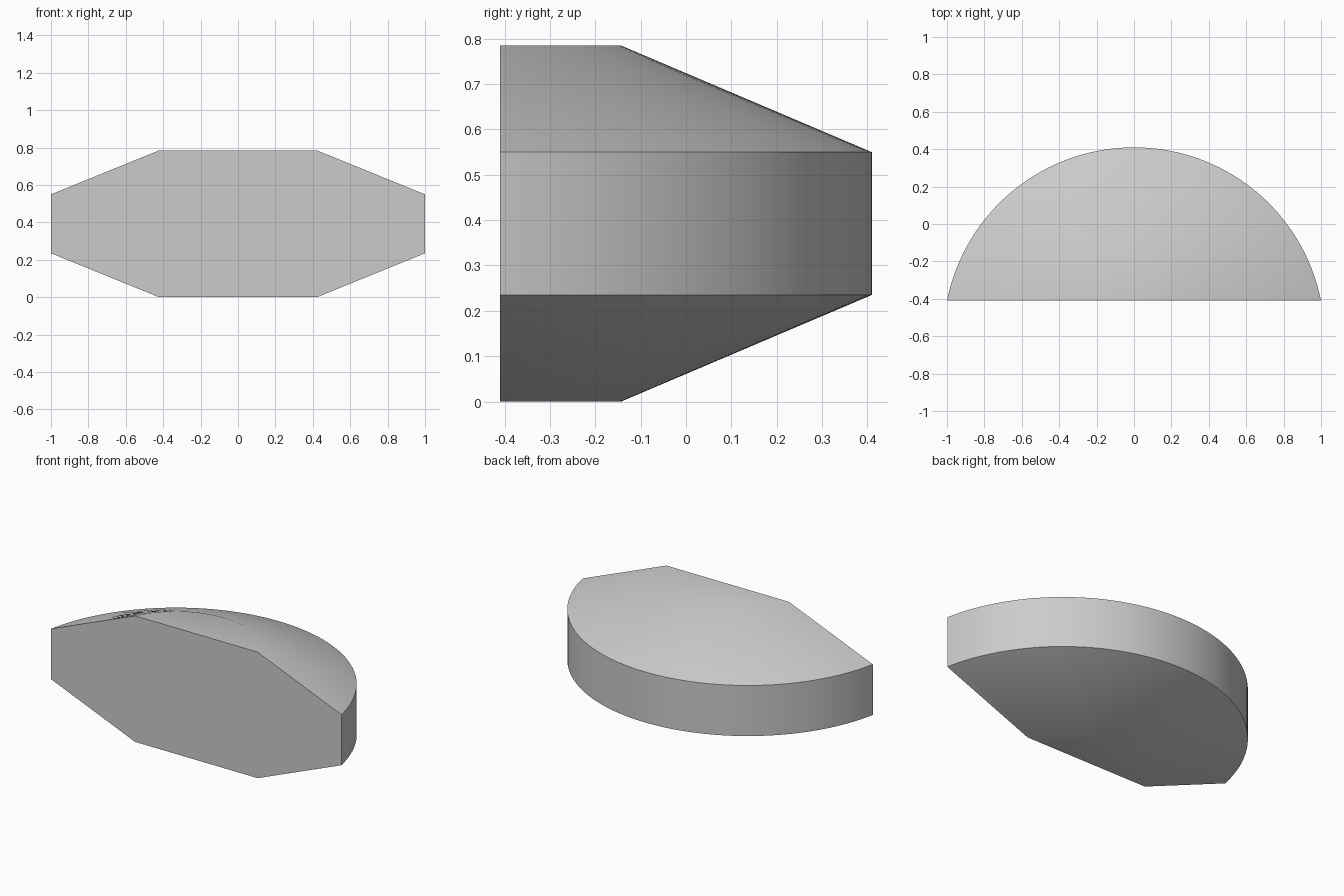
import bpy, bmesh
from math import radians, sin, cos, asin, hypot

cube = bpy.data.objects.get("Cube")
if cube:
    bpy.data.objects.remove(cube, do_unlink=True)

FRONT_Y = -0.41      # flat cut face
CENTRE_Y = -0.61     # shared centre of all arcs
SEGMENTS = 64

grey = bpy.data.materials.new("light grey")
grey.use_nodes = True
colour = (0.6, 0.6, 0.6, 1)
grey.diffuse_color = colour
grey.node_tree.nodes["Principled BSDF"].inputs["Base Color"].default_value = colour


def arc(bm, radius, z):
    """Arc behind the cut plane, running from the left end to the right end."""
    start = asin((FRONT_Y - CENTRE_Y) / radius)
    sweep = radians(180) - 2 * start
    points = []
    for i in range(SEGMENTS + 1):
        a = start + sweep * i / SEGMENTS
        points.append(bm.verts.new((radius * cos(a), CENTRE_Y + radius * sin(a), z)))
    return points


# Bevelled disc segment: bottom cap, lower cone, rim, upper cone, top cap
bm = bmesh.new()
rim_radius = hypot(1.0, FRONT_Y - CENTRE_Y)
cap_radius = 0.467
rings = [arc(bm, r, z) for r, z in ((cap_radius, 0), (rim_radius, 0.235),
                                    (rim_radius, 0.55), (cap_radius, 0.785))]
for low, high in zip(rings, rings[1:]):
    for i in range(SEGMENTS):
        bm.faces.new((low[i], low[i + 1], high[i + 1], high[i]))
bm.faces.new(rings[0][::-1])
bm.faces.new(rings[-1])

# Flat front
bm.faces.new([r[0] for r in rings] + [r[-1] for r in reversed(rings)])
bmesh.ops.recalc_face_normals(bm, faces=bm.faces)

mesh = bpy.data.meshes.new("bevelled_disc_segment")
bm.to_mesh(mesh)
bm.free()
mesh.materials.append(grey)
body = bpy.data.objects.new("bevelled_disc_segment", mesh)
bpy.context.collection.objects.link(body)

# Smooth shading, with the rim and front edges kept sharp
bpy.ops.object.select_all(action='DESELECT')
body.select_set(True)
bpy.context.view_layer.objects.active = body
bpy.ops.object.shade_smooth_by_angle(angle=radians(30))
